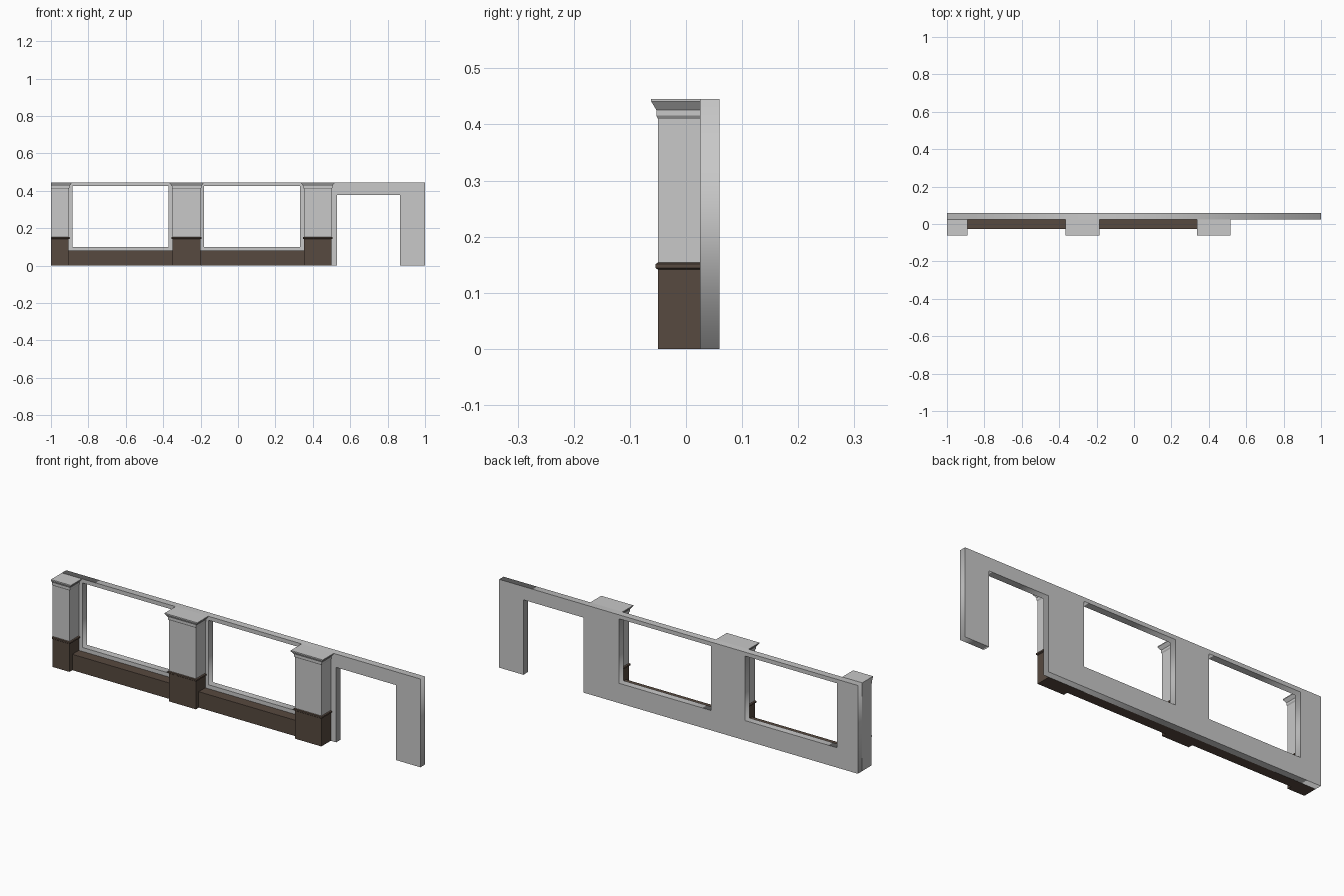
import bpy, bmesh, math

if "Cube" in bpy.data.objects:
    bpy.data.objects.remove(bpy.data.objects["Cube"])

TOP, WALL_FRONT, WALL_BACK = 0.445, 0.025, 0.06


def material(name, rgb):
    m = bpy.data.materials.new(name)
    m.diffuse_color = (*rgb, 1)
    m.use_nodes = True
    m.node_tree.nodes["Principled BSDF"].inputs["Base Color"].default_value = m.diffuse_color
    return m


GREY = material("pale_grey_plaster", (0.58, 0.58, 0.58))
BROWN = material("dark_brown_base", (0.095, 0.067, 0.050))


def finish(bm, name, mats):
    bmesh.ops.recalc_face_normals(bm, faces=bm.faces)
    me = bpy.data.meshes.new(name)
    bm.to_mesh(me)
    bm.free()
    ob = bpy.data.objects.new(name, me)
    bpy.context.collection.objects.link(ob)
    for m in mats:
        me.materials.append(m)
    return ob


def rect(x0, x1, z0, z1):
    return [(x0, z0), (x1, z0), (x1, z1), (x0, z1)]


# Wall: flat outline with a door notch and two window holes, extruded
cu = bpy.data.curves.new("wall", "CURVE")
cu.dimensions, cu.fill_mode = "2D", "BOTH"
cu.extrude = (WALL_BACK - WALL_FRONT) / 2
outline = [(-1, 0), (0.53, 0), (0.53, 0.378), (0.865, 0.378),
           (0.865, 0), (1, 0), (1, TOP), (-1, TOP)]
for loop in (outline, rect(-0.885, -0.372, 0.10, 0.425),
             rect(-0.182, 0.331, 0.10, 0.425)):
    sp = cu.splines.new("POLY")
    sp.points.add(len(loop) - 1)
    for p, (x, z) in zip(sp.points, loop):
        p.co = (x, z, 0, 1)
    sp.use_cyclic_u = True
cu.materials.append(GREY)
wall = bpy.data.objects.new("wall", cu)
wall.rotation_euler.x = math.pi / 2
wall.location.y = (WALL_FRONT + WALL_BACK) / 2
bpy.context.collection.objects.link(wall)
bpy.context.view_layer.objects.active = wall
wall.select_set(True)
bpy.ops.object.convert(target="MESH")

# Pillar profile: (side projection, front projection, height)
PROFILE = [(0, 0, 0), (0, 0, 0.141), (0.006, 0.004, 0.144), (0.006, 0.004, 0.151),
           (0, 0, 0.154), (0, 0, 0.410), (0.004, 0.003, 0.416),
           (0.004, 0.003, 0.426), (0.016, 0.012, 0.441), (0.016, 0.012, TOP)]


def pillar(name, x0, x1):
    bm = bmesh.new()
    rings = []
    for dx, dy, z in PROFILE:
        left = max(-1, x0 - dx)          # end pillar is cut flush with the wall end
        right, front = x1 + dx, -0.05 - dy
        rings.append([bm.verts.new((x, y, z)) for x, y in
                      ((left, front), (right, front),
                       (right, WALL_FRONT), (left, WALL_FRONT))])
    for a, b in zip(rings, rings[1:]):
        for i in range(4):
            j = (i + 1) % 4
            bm.faces.new((a[i], a[j], b[j], b[i]))
    bm.faces.new(rings[0])
    bm.faces.new(rings[-1])
    # Brown lower part, except the plain grey cut end
    for f in bm.faces:
        c = f.calc_center_median()
        f.material_index = int(c.z < 0.154 and c.x > -0.999)
    finish(bm, name, [GREY, BROWN])


PILLARS = [("left_pillar", -1.0, -0.905), ("middle_pillar", -0.35, -0.2),
           ("right_pillar", 0.353, 0.5)]
for args in PILLARS:
    pillar(*args)

# Low plinths under the windows, between neighbouring pillars
for n, (a, b) in enumerate(zip(PILLARS, PILLARS[1:]), 1):
    bm = bmesh.new()
    bmesh.ops.create_cube(bm, size=1)
    for v in bm.verts:
        v.co = (a[2] if v.co.x < 0 else b[1],
                -0.027 if v.co.y < 0 else WALL_FRONT + 0.003,
                0 if v.co.z < 0 else 0.08)
    finish(bm, f"window_plinth_{n}", [BROWN])
